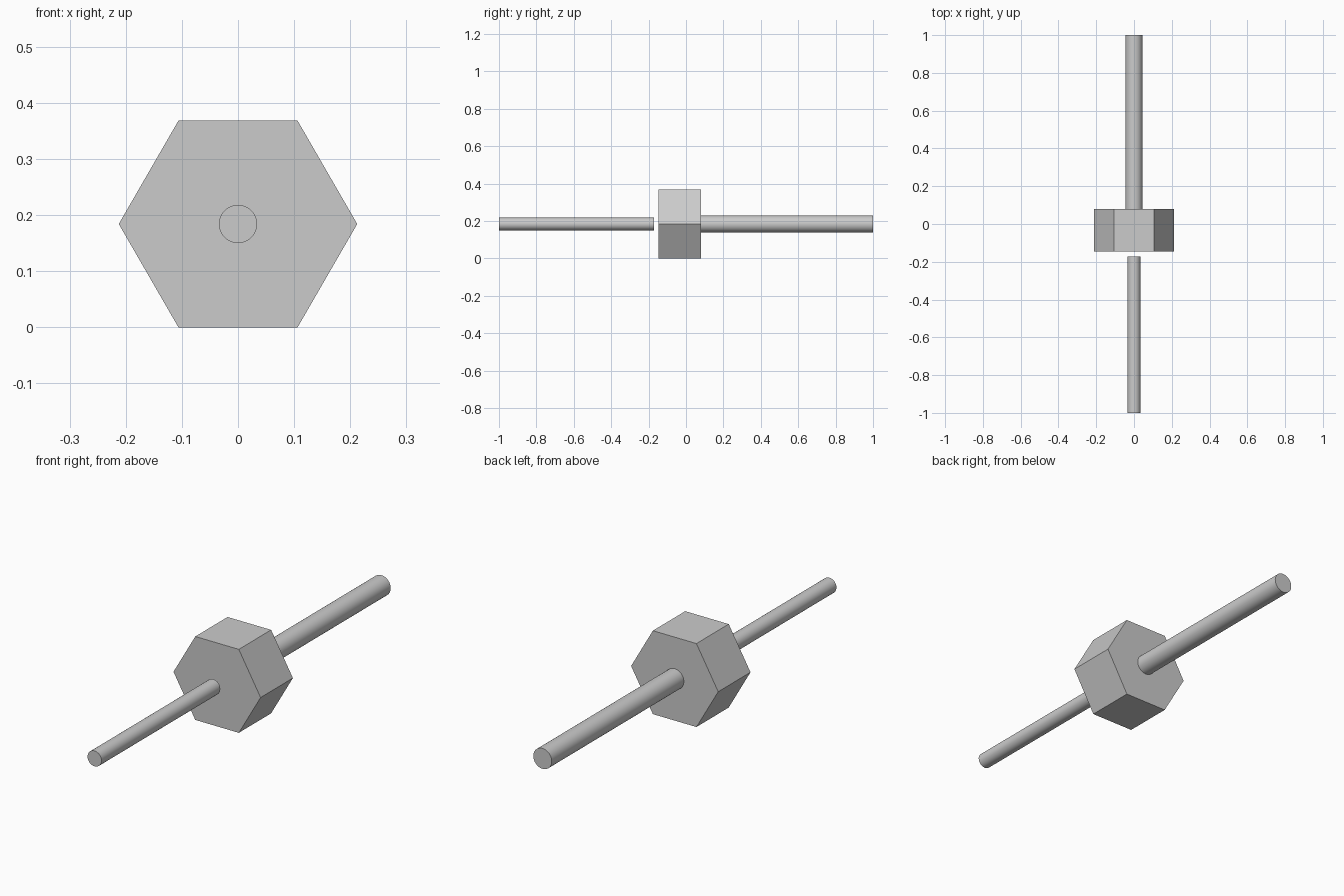
import bpy
import math

cube = bpy.data.objects.get("Cube")
if cube:
    bpy.data.objects.remove(cube, do_unlink=True)

AXIS_Z = 0.184

grey = bpy.data.materials.new("plain_grey")
grey.use_nodes = True
colour = (0.6, 0.6, 0.6, 1)
grey.diffuse_color = colour
grey.node_tree.nodes["Principled BSDF"].inputs["Base Color"].default_value = colour


def bar(name, sides, radius, y0, y1, turn=0.0, smooth=False):
    """Prism lying along y from y0 to y1."""
    bpy.ops.mesh.primitive_cylinder_add(
        vertices=sides, radius=radius, depth=y1 - y0,
        location=(0, (y0 + y1) / 2, AXIS_Z), rotation=(math.pi / 2, turn, 0))
    obj = bpy.context.object
    obj.name = name
    bpy.ops.object.transform_apply(location=False, rotation=True, scale=False)
    obj.data.materials.append(grey)
    if smooth:
        bpy.ops.object.shade_smooth_by_angle(angle=math.radians(30))
    return obj


# Hexagonal body, with flats at top and bottom
bar("hex_body", 6, 0.2125, -0.146, 0.079, turn=math.pi / 6)

# Thin front rod, set slightly clear of the body
bar("front_rod", 48, 0.034, -1.0, -0.172, smooth=True)

# Thicker rear rod, joined to the body
bar("rear_rod", 48, 0.045, 0.079, 1.0, smooth=True)
